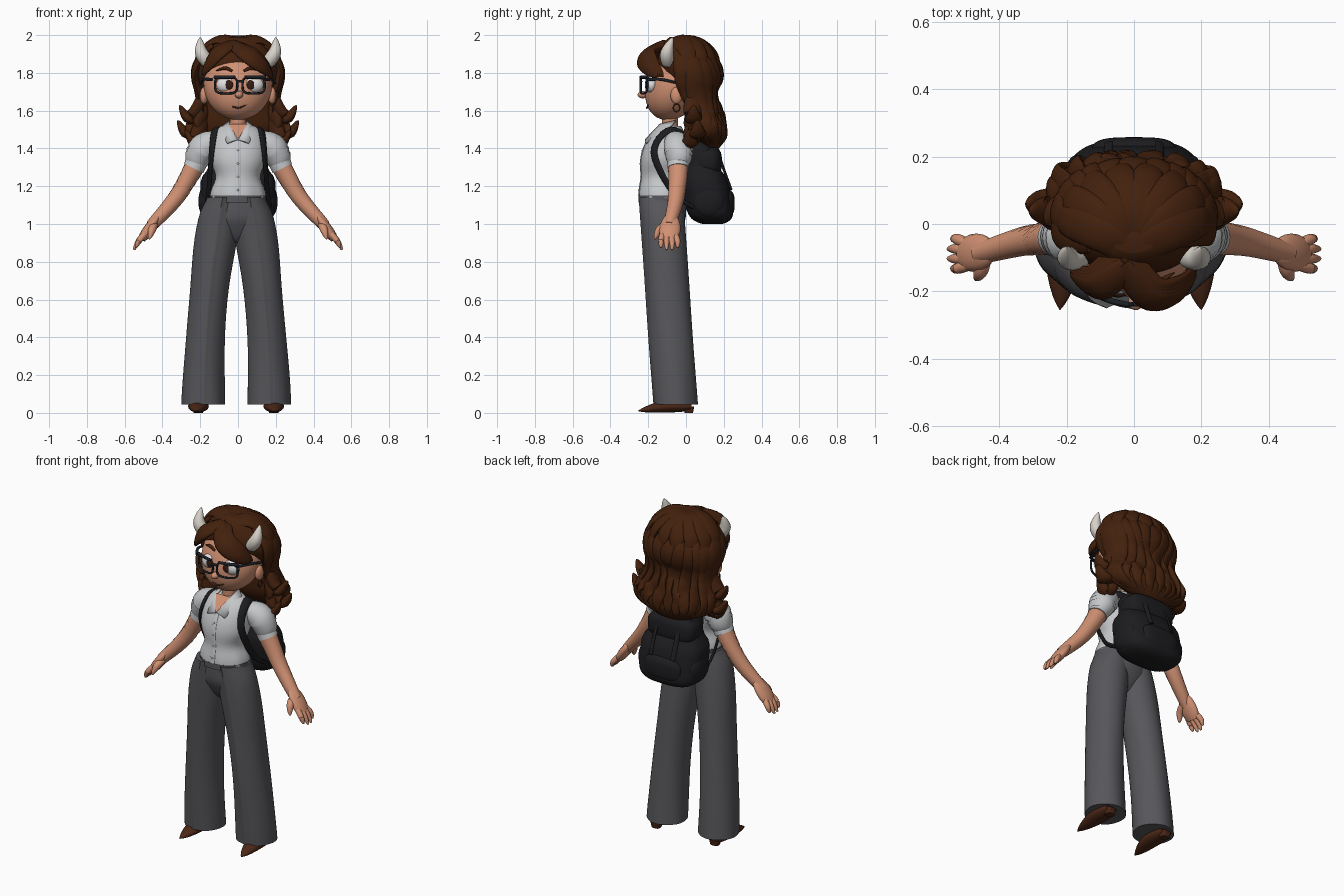
import bpy, bmesh
from math import sin, cos, pi, exp, copysign, radians
from mathutils import Vector

old = bpy.data.objects.get("Cube")
if old:
    bpy.data.objects.remove(old, do_unlink=True)


def material(name, *rgb):
    m = bpy.data.materials.new(name)
    m.use_nodes = True
    m.diffuse_color = (*rgb, 1)
    m.node_tree.nodes["Principled BSDF"].inputs["Base Color"].default_value = (*rgb, 1)
    return m


SKIN = material("skin", .63, .28, .17)
HAIR = material("hair brown", .056, .015, .004)
SHIRT = material("shirt grey", .56, .57, .58)
PANTS = material("trouser grey", .095, .095, .105)
PACK = material("pack black", .012, .012, .014)
HORN = material("horn ivory", .68, .64, .58)
SHOE = material("shoe brown", .07, .02, .008)
FRAME = material("frame black", .012, .015, .02)
WHITE = material("eye white", .75, .75, .75)
IRIS = material("iris brown", .035, .012, .008)
SIDES = ((-1, "right"), (1, "left"))


# Shaping rules
def mix(a, b, t):
    return a + (b - a) * t


def bump(x, centre, width):
    return exp(-((x - centre) / width) ** 2)


def step(x, centre, width):
    return 1 / (1 + exp((centre - x) / width))


def dome(t, power=2):
    return max(1 - abs(t) ** power, .0004) ** .5


def bend(v, power):
    return copysign(abs(v) ** power, v)


def rod(start, end):
    return lambda t: mix(start, end, t)


def leaf(width):
    return lambda t: width * abs(sin(pi * mix(.15, 1, t))) ** .7


def swell(start, end, extra):
    return lambda t: mix(start, end, t) + extra * sin(pi * t)


def flip(s, *pts):
    return [(s * x, y, z) for x, y, z in pts]


def spline(pts, closed=False, n=6):
    """Smooth path through a few points."""
    pts = [Vector(p) for p in pts]
    m, out = len(pts), []
    pick = lambda i: pts[i % m] if closed else pts[min(max(i, 0), m - 1)]
    for i in range(m if closed else m - 1):
        a, b, c, d = (pick(i + k) for k in (-1, 0, 1, 2))
        for t in (k / n for k in range(n)):
            out.append(b + t * (c - a) / 2 + t * t * (a - b * 2.5 + c * 2 - d / 2)
                       + t ** 3 * (b * 3 - a - c * 3 + d) / 2)
    return out if closed else out + [pts[-1]]


# Mesh builders
def finish(name, verts, faces, mat):
    bm = bmesh.new()
    vs = [bm.verts.new(v) for v in verts]
    for f in faces:
        bm.faces.new([vs[i] for i in f])
    bmesh.ops.recalc_face_normals(bm, faces=bm.faces)
    me = bpy.data.meshes.new(name)
    bm.to_mesh(me)
    bm.free()
    me.materials.append(mat)
    for p in me.polygons:
        p.use_smooth = True
    me.set_sharp_from_angle(angle=radians(50))
    ob = bpy.data.objects.new(name, me)
    bpy.context.collection.objects.link(ob)
    return ob


def bridge(name, rings, mat, closed=False):
    n, m = len(rings[0]), len(rings)
    faces = [(i * n + j, i * n + (j + 1) % n, (i + 1) % m * n + (j + 1) % n, (i + 1) % m * n + j)
             for i in range(m if closed else m - 1) for j in range(n)]
    if not closed:
        faces += [tuple(range(n)), tuple(range((m - 1) * n, m * n))]
    return finish(name, [v for ring in rings for v in ring], faces, mat)


def loft(name, low, high, rule, mat, square=1.0, ripple=lambda a, z: 1, sides=64, steps=24):
    """Level rings; rule(z) gives centre x, centre y, radius x, radius y."""
    rings = []
    for i in range(steps + 1):
        z = mix(low, high, (1 - cos(pi * i / steps)) / 2)
        cx, cy, rx, ry = rule(z)
        turns = [2 * pi * j / sides for j in range(sides)]
        rings.append([(cx + rx * ripple(a, z) * bend(cos(a), square),
                       cy + ry * ripple(a, z) * bend(sin(a), square), z) for a in turns])
    return bridge(name, rings, mat)


def ball(name, loc, size, mat, square=1.0):
    x, y, z = loc
    a, b, c = size

    def rule(h):
        k = dome((h - z) / c, 2 / square)
        return x, y, a * k, b * k
    return loft(name, z - c, z + c, rule, mat, square, sides=32, steps=16)


def sweep(name, pts, width, mat, flat=1.0, centre=(0, 0, 1.75), closed=False, sides=16):
    """Tube along a path, flattened along the direction away from centre."""
    path = spline(pts, closed)
    m, rings = len(path), []
    for i, p in enumerate(path):
        ahead = path[(i + 1) % m] if closed else path[min(i + 1, m - 1)]
        behind = path[i - 1] if closed else path[max(i - 1, 0)]
        t = (ahead - behind).normalized()
        n = p - Vector(centre)
        n = (n - t * n.dot(t)).normalized()
        r = max(width(i / (m - 1)), .001)
        turns = [2 * pi * j / sides for j in range(sides)]
        rings.append([p + t.cross(n) * r * cos(a) + n * r * flat * sin(a) for a in turns])
    return bridge(name, rings, mat, closed)


# Head and face
def head(z):
    k = dome((z - 1.745) / .195)
    return 0, z / 4 - .485, .182 * k, .16 * k


loft("head", 1.55, 1.94, head, SKIN)
loft("neck", 1.45, 1.6, lambda z: (0, -.085, .042, .042), SKIN)
ball("nose", (.005, -.23, 1.685), (.022, .026, .02), SKIN)
sweep("mouth", [(-.03, -.201, 1.622), (.005, -.207, 1.615), (.05, -.198, 1.632)], leaf(.005), SHOE)
for s, side in SIDES:
    mid = .01 + s * .073
    ball(side + "_eye", (mid, -.182, 1.737), (.052, .032, .043), WHITE)
    ball(side + "_iris", (mid - s * .016, -.21, 1.737), (.021, .008, .025), IRIS)
    sweep(side + "_eyebrow", flip(s, (.03, -.182, 1.81), (.07, -.173, 1.825), (.12, -.145, 1.81)),
          leaf(.009), HAIR)
    ball(side + "_ear", (s * .18, -.05, 1.68), (.022, .032, .045), SKIN)
    turns = [k * pi / 8 for k in range(16)]
    sweep(side + "_earring", [(s * .185, cos(a) / 60 - .05, 1.615 + sin(a) / 50) for a in turns],
          rod(.004, .004), SHOE, centre=(s * 9, 0, 1.6), closed=True)
    # Glasses wrap back towards the ears
    rim = []
    for a in turns:
        x = .073 + .059 * bend(cos(a), .6)
        rim.append((.01 + s * x, 2 * x * x - .24, 1.735 + .044 * bend(sin(a), .6)))
    sweep(side + "_rim", rim, rod(.006, .006), FRAME, centre=(0, 5, 1.7), closed=True)
    sweep(side + "_temple", flip(s, (.14, -.2, 1.765), (.182, -.13, 1.765), (.195, -.04, 1.745)),
          rod(.009, .006), FRAME)
    sweep(side + "_brow_bar", [(.01 + s * x, 2 * x * x - .241, 1.777) for x in (.025, .08, .135)],
          rod(.008, .009), FRAME)
    sweep(side + "_horn", flip(s, (.155, -.095, 1.85), (.195, -.1, 1.91), (.2, -.07, 1.99)),
          swell(.032, 0, .018), HORN)
sweep("glasses_bridge", [(-.01, -.238, 1.755), (.03, -.238, 1.755)], rod(.007, .007), FRAME)


# Back hair: a wavy core with strands lying along it
def hair(z):
    k = dome((z - 1.75) / .25, 3) if z > 1.75 else dome((1.75 - z) / .36, 6)
    wave = .015 * cos(20 * (z - 1.5))
    flare = .035 * bump(z, 1.49, .07)
    return 0, .56 - .3 * z, k * (.215 + wave + flare), k * (.088 + wave + .065 * step(z, 1.74, .03))


loft("hair_core", 1.4, 1.99, hair, HAIR)
for i in range(13):
    strand = []
    for k in range(10):
        z = mix(1.95, 1.4 + .015 * sin(2.4 * i), k / 9)
        cx, cy, rx, ry = hair(z)
        a = radians(17 * i - 12) + .1 * sin(14 * z + i)
        strand.append((cx + rx * cos(a), cy + ry * sin(a), z))
    sweep(f"hair_strand_{i}", strand, leaf(.056), HAIR, .42)
for s, side in SIDES:
    # Curled side locks
    for j, (x, y, z) in enumerate(((.31, .04, 1.63), (.32, .06, 1.55), (.28, .02, 1.5))):
        sweep(f"{side}_curl_{j}", flip(s, (.17, .06, z + .1), (.2, .04, z), (x - .05, y, z - .07), (x, y, z)),
              leaf(.055), HAIR, .65)
    # Crown locks fan out from the front over the top
    for j in range(4):
        across, back = cos(j * .45), sin(j * .45)
        fan = [(0, -.1, 1.95)] + [(s * r * across, y + .7 * r * back, z) for r, y, z in
                                  ((.1, -.03, 1.975), (.2, .01, 1.9), (.23, .02, 1.78))]
        sweep(f"{side}_crown_lock_{j}", fan, leaf(.055), HAIR, .4)
# Swept fringe from an off-centre parting
for j in range(4):
    d = j / 50
    sweep(f"fringe_left_{j}", [(-.04, -.06 - d, 1.96), (.05, -.19 - d / 2, 1.91 - d / 4),
                               (.13, -.18 - d / 2, 1.85 - d / 4), (.185, -.12 - d / 2, 1.78)],
          leaf(.05), HAIR, .45)
    sweep(f"fringe_right_{j}", [(-.02, -.06 - d, 1.96), (-.11, -.16 - d / 2, 1.9), (-.19, -.12 - d / 2, 1.79)],
          leaf(.048), HAIR, .45)


# Shirt
def shirt(z):
    h = (z - 1.14) / .4
    waist = bump(z, 1.25, .06)
    return 0, h ** 3 / 20 - .125, (.15 - .032 * waist) * dome(h, 8), (.125 - .012 * waist) * dome(h, 4)


def chest(z):
    _, cy, _, ry = shirt(z)
    return 0, cy - ry, z


loft("shirt", 1.14, 1.52, shirt, SHIRT, ripple=lambda a, z: 1 + .012 * sin(9 * a) * step(1.2, z, .02))
sweep("placket", [chest(mix(1.15, 1.44, k / 6)) for k in range(7)], rod(.014, .014), SHIRT, .3, (0, 5, 1.3))
for i in range(4):
    ball(f"button_{i}", chest(1.18 + .07 * i), (.006, .007, .006), HORN)
finish("open_neckline", [(-.05, -.145, 1.53), (.05, -.145, 1.53), (0, -.218, 1.45)], [(0, 1, 2)], SKIN)
for s, side in SIDES:
    corners = flip(s, (.045, -.055, 1.55), (.048, -.14, 1.53), (.004, -.216, 1.45), (.06, -.216, 1.43),
                   (.1, -.09, 1.51))
    flap = finish(side + "_collar", corners, [(0, 1, 4), (1, 2, 3), (1, 3, 4)], SHIRT)
    flap.modifiers.new("thickness", "SOLIDIFY").thickness = .01
    sweep(side + "_puff_sleeve", flip(s, (.1, -.07, 1.45), (.185, -.04, 1.4), (.228, -.04, 1.31)),
          swell(.04, .05, .033), SHIRT, sides=24)
    sweep(side + "_cuff", flip(s, (.218, -.04, 1.33), (.235, -.04, 1.295)), rod(.058, .057), SHIRT, sides=24)
    # Arms and hands
    sweep(side + "_arm", flip(s, (.2, -.04, 1.36), (.32, -.05, 1.15), (.46, -.088, .99)), rod(.058, .031), SKIN)
    inside = (-5 * s, -.1, -3)
    sweep(side + "_palm", flip(s, (.42, -.078, 1.045), (.51, -.09, .92)), swell(.026, .042, .022), SKIN, .5, inside)
    for i in range(4):
        y, reach = -.045 - .029 * i, .012 * (i in (1, 2))
        sweep(f"{side}_finger_{i}", flip(s, (.49, y * .7 - .03, .95), (.525, y, .91), (.54 + reach, y, .875 - reach)),
              swell(.015, .005, .006), SKIN)
    sweep(side + "_thumb", flip(s, (.44, -.09, 1), (.455, -.14, .97), (.47, -.165, .92)),
          swell(.018, .004, .01), SKIN)


# Trousers with a pressed crease
def hips(z):
    k = dome(max(1.03 - z, 0) / .14)
    return 0, -.12, k * (.14 + .04 * bump(z, 1.03, .07)), .122 * k * (1 - .2 * step(1, z, .02))


def pressed(a, z):
    return 1 + .05 * bump(a, 1.5 * pi, .09) + .013 * sin(5 * a + 7 * z) * (1.1 - z)


loft("trouser_hips", .9, 1.16, hips, PANTS)
loft("waistband", 1.115, 1.15, lambda z: (0, -.124, .15, .127), PANTS)
for s, side in SIDES:
    def leg(z):
        top = .025 * step(z, 1.1, .02)
        rx = .1 + .016 * bump(z, 0, .3) + .013 * bump(z, .93, .2) - top
        return s * (.175 - .08 * z * z) - .01, -.05 - .07 * z, rx, .115
    loft(side + "_trouser_leg", .045, 1.14, leg, PANTS, ripple=pressed)
    # Pointed shoes
    foot = s * .2 - .01
    sweep(side + "_shoe", [(foot, .03, .035), (foot, -.11, .034), (foot + s * .01, -.255, .01)],
          swell(.035, 0, .036), SHOE, .6, (foot, -.1, -9))
    loft(side + "_heel", 0, .035, lambda z: (foot, .015, .025 + z / 5, .022 + z / 5), SHOE, .6)
    ball(side + "_instep", (foot, -.09, .055), (.036, .07, .022), SKIN)


# Backpack
def pack(z):
    k, upper = dome((z - 1.225) / .23, 8), step(z, 1.27, .015)
    return 0, .32 - .18 * z, k * (.2 - .05 * upper), k * (.125 - .04 * upper)


loft("pack_body", 1, 1.45, pack, PACK, .7)
ball("pack_flap", (0, .11, 1.33), (.16, .08, .09), PACK, .6)
ball("pack_pocket", (0, .2, 1.11), (.13, .058, .08), PACK, .6)
sweep("pack_handle", [(-.04, .05, 1.44), (0, .06, 1.485), (.04, .05, 1.44)], rod(.009, .009), PACK)
for s, side in SIDES:
    ball(side + "_pack_pouch", (s * .17, .12, 1.12), (.04, .085, .085), PACK)
    sweep(side + "_buckle_strap", flip(s, (.07, .17, 1.38), (.075, .2, 1.29), (.075, .24, 1.18)),
          rod(.014, .014), PACK, .4, (0, 0, 1.2))
    sweep(side + "_shoulder_strap", flip(s, (.1, .05, 1.42), (.12, -.08, 1.5), (.14, -.17, 1.38),
                                         (.155, -.07, 1.17), (.17, .05, 1.08)),
          rod(.028, .014), PACK, .42, (0, -.06, 1.33))
